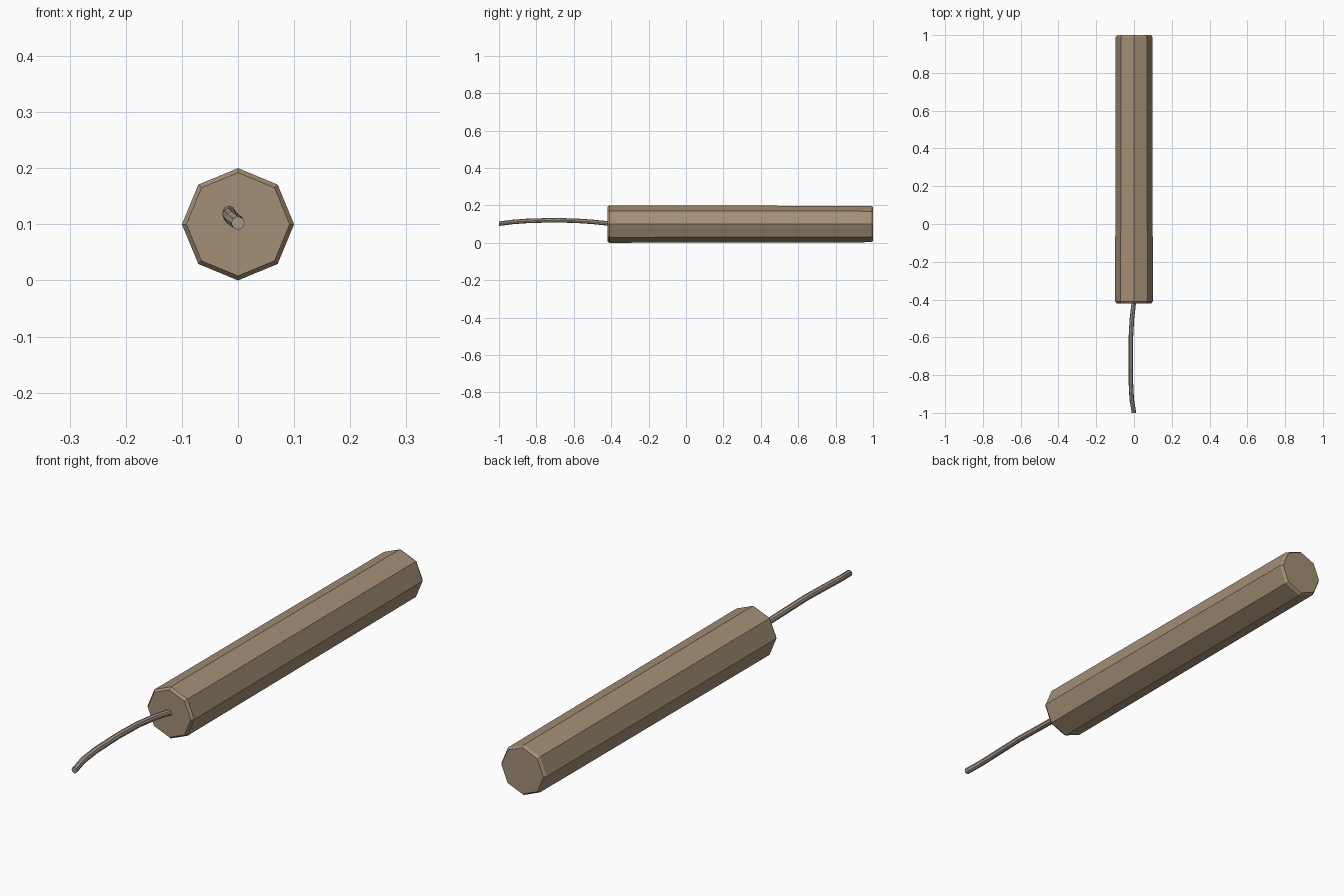
import bpy, bmesh, math
from mathutils import Vector

if "Cube" in bpy.data.objects:
    bpy.data.objects.remove(bpy.data.objects["Cube"])


def material(name, rgb):
    m = bpy.data.materials.new(name)
    m.diffuse_color = (*rgb, 1)
    m.use_nodes = True
    m.node_tree.nodes["Principled BSDF"].inputs["Base Color"].default_value = m.diffuse_color
    return m


def loft(name, rings, sides, mat):
    """Skin a tube through (x, y, z, radius) rings lying across the y axis."""
    bm = bmesh.new()
    loops = []
    for x, y, z, r in rings:
        loops.append([bm.verts.new((x + r * math.sin(2 * math.pi * i / sides), y,
                                    z + r * math.cos(2 * math.pi * i / sides)))
                      for i in range(sides)])
    for a, b in zip(loops, loops[1:]):
        for i in range(sides):
            j = (i + 1) % sides
            bm.faces.new((a[i], a[j], b[j], b[i]))
    bm.faces.new(loops[0])
    bm.faces.new(loops[-1])
    bmesh.ops.recalc_face_normals(bm, faces=bm.faces)
    mesh = bpy.data.meshes.new(name)
    bm.to_mesh(mesh)
    bm.free()
    mesh.materials.append(mat)
    ob = bpy.data.objects.new(name, mesh)
    bpy.context.collection.objects.link(ob)
    return ob


paper = material("brown paper", (0.37, 0.275, 0.18))
cord = material("grey brown cord", (0.38, 0.31, 0.25))

# Octagonal stick, slightly tapered, chamfered at both ends
loft("stick_body", [(0, -0.42, 0.1, 0.092), (0, -0.41, 0.1, 0.1),
                    (0, 0.99, 0.1, 0.097), (0, 1.0, 0.1, 0.09)], 8, paper)

# Drooping fuse
path = [(0, -1.0, 0.102), (-0.012, -0.93, 0.111), (-0.016, -0.85, 0.117),
        (-0.016, -0.71, 0.121), (-0.016, -0.59, 0.118),
        (-0.011, -0.5, 0.112), (0, -0.41, 0.103)]
loft("fuse", [(*p, 0.012) for p in path], 8, cord)
